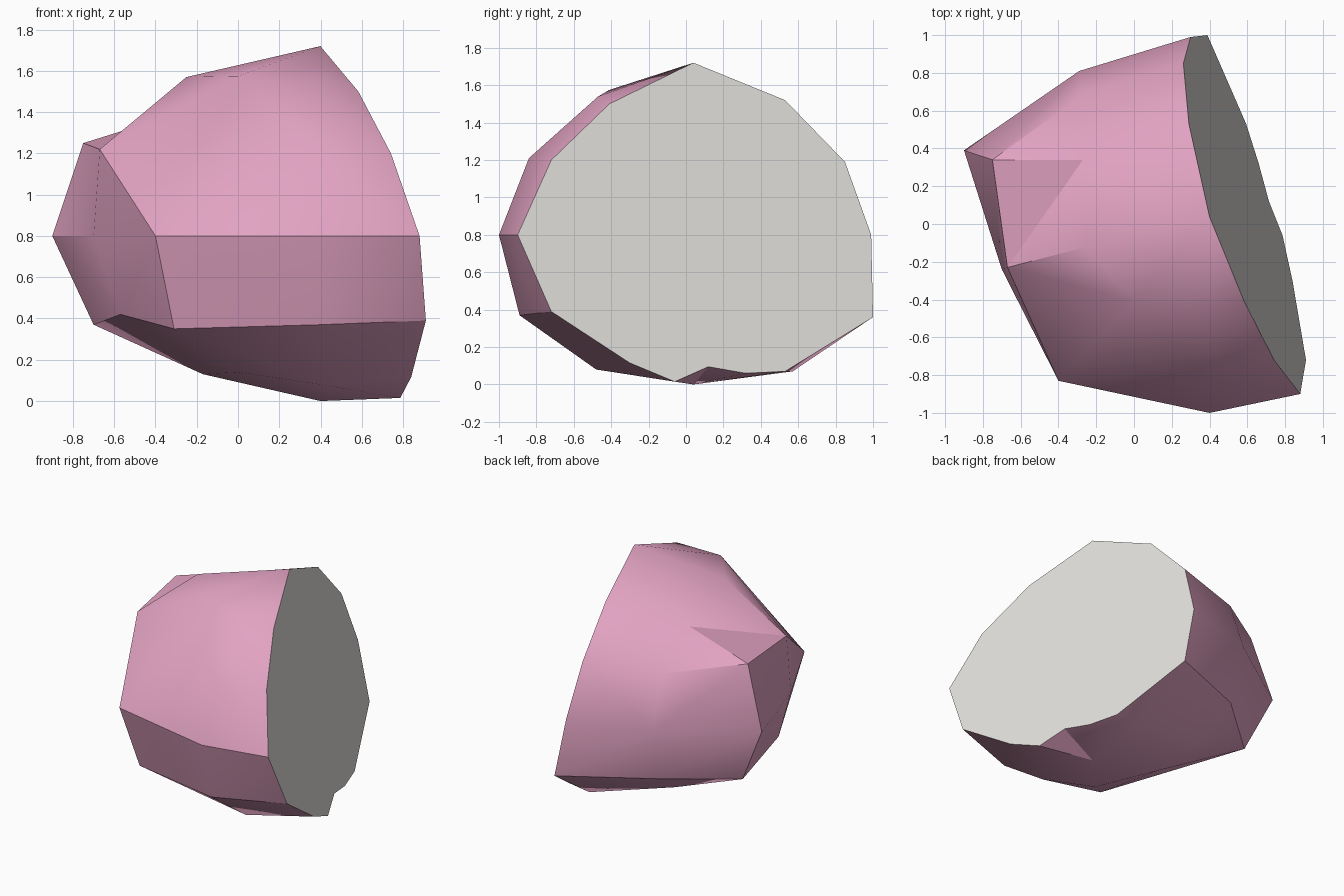
import bpy, bmesh, math
from mathutils import Vector

old = bpy.data.objects.get("Cube")
if old:
    bpy.data.objects.remove(old, do_unlink=True)


def material(name, rgb):
    m = bpy.data.materials.new(name)
    m.use_nodes = True
    colour = (*rgb, 1)
    m.diffuse_color = colour
    m.node_tree.nodes["Principled BSDF"].inputs["Base Color"].default_value = colour
    return m


def on_cut(y, z):
    """Point on the slanted cut plane."""
    return Vector((0.771 - 0.307 * y - 0.209 * z, y, z))


# Outline of the flat cut end (y, z)
cut_outline = [(0.04, 1.72), (0.53, 1.52), (0.85, 1.19), (0.99, 0.8), (1.0, 0.36),
               (0.53, 0.07), (-0.06, 0.015), (-0.3, 0.115), (-0.46, 0.225),
               (-0.72, 0.39), (-0.9, 0.8), (-0.72, 1.2), (-0.41, 1.5)]
# Widest ring, at constant x (y, z)
wide_ring = [(-0.47, 1.54), (-0.84, 1.21), (-1.0, 0.8), (-0.89, 0.37),
             (-0.48, 0.08), (0.04, 0.0), (0.57, 0.07)]
# Middle ring (x, y, z)
shoulder = Vector((-0.25, -0.12, 1.57))
back_top = Vector((-0.27, 0.34, 1.45))
middle_ring = [shoulder, back_top, (0.0, -0.41, 1.575), (-0.4, -0.83, 0.8),
               (-0.31, -0.72, 0.35), (0.0, -0.41, 0.14), (-0.17, 0.04, 0.13),
               (-0.2, 0.42, 0.21), (-0.26, 0.71, 0.4), (-0.29, 0.81, 0.8),
               (-0.28, 0.68, 1.18)]
# Blunt far end (x, y, z)
end_top_back = Vector((-0.75, 0.34, 1.25))
end_top_front = Vector((-0.67, -0.23, 1.22))
end_tip = Vector((-0.9, 0.39, 0.8))
far_end = [end_top_back, end_top_front, end_tip, (-0.7, -0.24, 0.8),
           (-0.57, -0.28, 0.42), (-0.7, 0.33, 0.37)]

points = [on_cut(*p) for p in cut_outline]
points += [Vector((0.4, *p)) for p in wide_ring]
points += [Vector(p) for p in middle_ring + far_end]

# Faceted skin around the rings
bm = bmesh.new()
for p in points:
    bm.verts.new(p)
bmesh.ops.convex_hull(bm, input=bm.verts[:])
loose = [v for v in bm.verts if not v.link_faces]
bmesh.ops.delete(bm, geom=loose, context='VERTS')
bmesh.ops.recalc_face_normals(bm, faces=bm.faces[:])


def vert_at(p):
    return min(bm.verts, key=lambda v: (v.co - p).length)


# Turn two diagonals inward so the far end is slightly hollow
for a, b in ((end_top_back, shoulder), (end_top_front, end_tip)):
    diagonal = bm.edges.get((vert_at(a), vert_at(b)))
    if diagonal:
        bmesh.utils.edge_rotate(diagonal, True)
vert_at(back_top).co.z = 1.4

bmesh.ops.dissolve_limit(bm, angle_limit=math.radians(0.5),
                         verts=bm.verts[:], edges=bm.edges[:])

# Small notch in the lower rim of the cut
start, end = vert_at(on_cut(-0.06, 0.015)), vert_at(on_cut(0.53, 0.07))
for notch in ((0.12, 0.095), (0.32, 0.06)):
    edge = bm.edges.get((start, end))
    if edge is None:
        break
    _, start = bmesh.utils.edge_split(edge, start, 0.4)
    start.co = on_cut(*notch)

# Cut end takes the second material
bm.normal_update()
cut_normal = Vector((1, 0.307, 0.209)).normalized()
for f in bm.faces:
    f.material_index = int(f.normal.dot(cut_normal) > 0.998)
bmesh.ops.triangulate(bm, faces=[f for f in bm.faces if len(f.verts) > 3])

mesh = bpy.data.meshes.new("faceted_body")
bm.to_mesh(mesh)
bm.free()
mesh.materials.append(material("pink", (0.76, 0.365, 0.54)))
mesh.materials.append(material("pale_grey", (0.76, 0.74, 0.71)))
body = bpy.data.objects.new("faceted_body", mesh)
bpy.context.collection.objects.link(body)

bpy.ops.object.select_all(action='DESELECT')
body.select_set(True)
bpy.context.view_layer.objects.active = body
bpy.ops.object.shade_smooth_by_angle(angle=math.radians(30))
